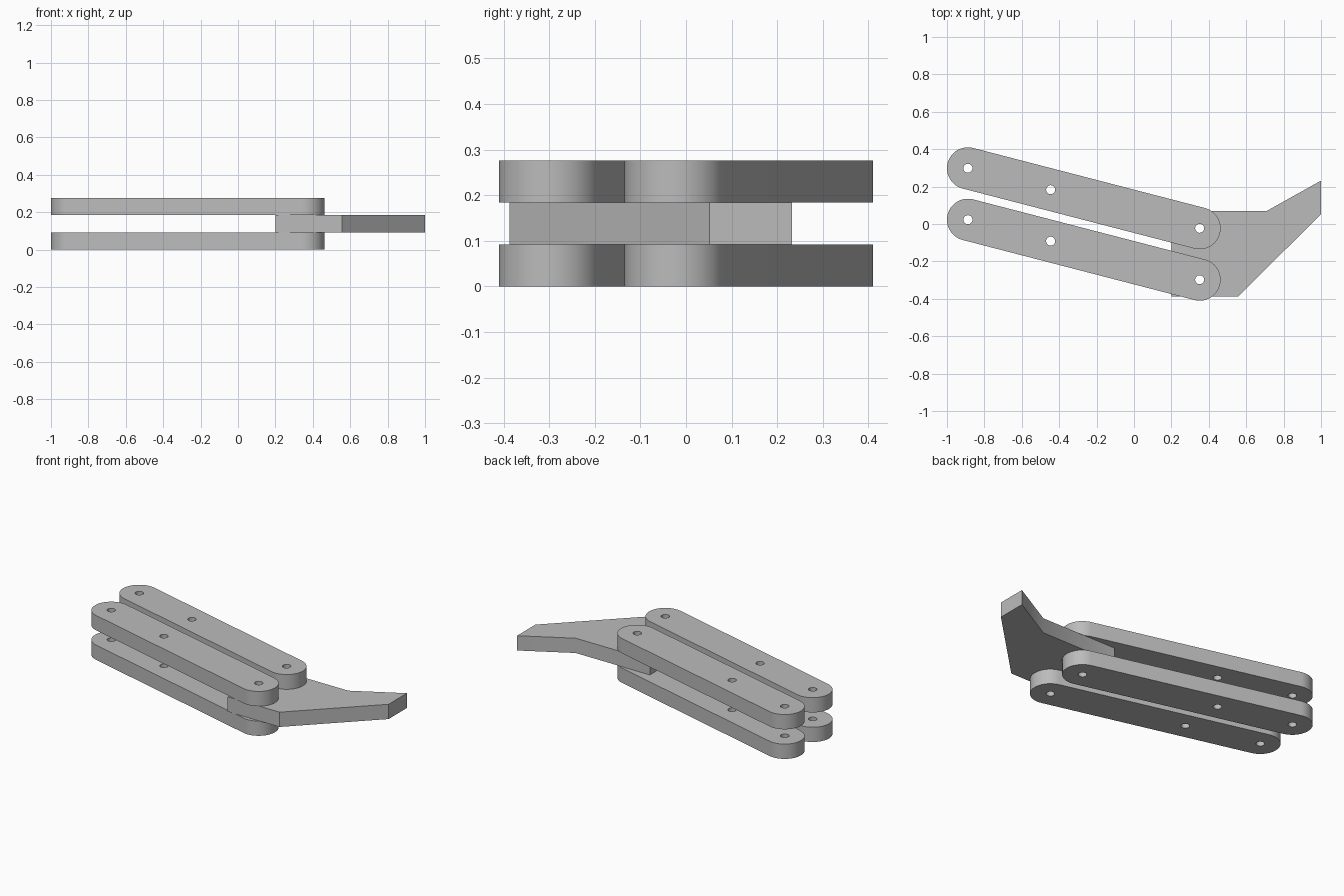
import bpy, bmesh, math
from mathutils import Vector

if "Cube" in bpy.data.objects:
    bpy.data.objects.remove(bpy.data.objects["Cube"], do_unlink=True)

THICK = 0.092          # height of each stacked layer
END_R = 0.112          # rounded bar end radius
HOLE_R = 0.024         # pin hole radius
PIN_BACK = Vector((-0.888, 0.298))
PIN_FRONT = Vector((0.351, -0.023))
OFFSET = Vector((0, -0.275))   # spacing between the parallel bars

grey = bpy.data.materials.new("plain grey")
grey.use_nodes = True
grey.diffuse_color = (0.5, 0.5, 0.5, 1)
grey.node_tree.nodes["Principled BSDF"].inputs["Base Color"].default_value = (0.5, 0.5, 0.5, 1)


def arc(centre, radius, start, sweep, steps):
    """Points along an arc around a centre."""
    return [centre + radius * Vector((math.cos(a), math.sin(a)))
            for a in (start + sweep * i / steps for i in range(steps + 1))]


def hole(centre):
    return arc(centre, HOLE_R, 0, math.tau, 32)[:-1]


def plate(name, loops, layer):
    """Extruded flat plate; the first loop is the outline, the rest are holes."""
    curve = bpy.data.curves.new(name, "CURVE")
    curve.dimensions = "2D"
    curve.fill_mode = "BOTH"
    curve.extrude = THICK / 2
    for points in loops:
        spline = curve.splines.new("POLY")
        spline.points.add(len(points) - 1)
        for point, co in zip(spline.points, points):
            point.co = (co[0], co[1], 0, 1)
        spline.use_cyclic_u = True
    obj = bpy.data.objects.new(name, curve)
    bpy.context.collection.objects.link(obj)
    obj.location.z = THICK * (layer + 0.5)
    bpy.ops.object.select_all(action="DESELECT")
    obj.select_set(True)
    bpy.context.view_layer.objects.active = obj
    bpy.ops.object.convert(target="MESH")
    obj = bpy.context.object
    obj.name = name

    # Weld caps to walls and tidy the caps
    bm = bmesh.new()
    bm.from_mesh(obj.data)
    bmesh.ops.remove_doubles(bm, verts=bm.verts, dist=0.0001)
    bmesh.ops.recalc_face_normals(bm, faces=bm.faces)
    bm.to_mesh(obj.data)
    bm.free()
    obj.data.materials.clear()
    obj.data.materials.append(grey)
    bpy.ops.object.shade_smooth_by_angle(angle=math.radians(30))


# Four link bars: a back and a front one, above and below the jaw
along = PIN_FRONT - PIN_BACK
heading = math.atan2(along.y, along.x)
for side, shift in (("back", Vector((0, 0))), ("front", OFFSET)):
    a, b = PIN_BACK + shift, PIN_FRONT + shift
    outline = (arc(b, END_R, heading - math.pi / 2, math.pi, 32)
               + arc(a, END_R, heading + math.pi / 2, math.pi, 32))
    holes = [hole(a), hole(a.lerp(b, 0.357)), hole(b)]
    for level, layer in (("lower", 0), ("upper", 2)):
        plate(f"{level}_{side}_link_bar", [outline] + holes, layer)

# Jaw plate pinned between the bars
jaw = [(0.2, -0.387), (0.557, -0.387), (1, 0.052), (1, 0.232), (0.71, 0.07), (0.2, 0.07)]
plate("gripper_jaw", [jaw, hole(PIN_FRONT), hole(PIN_FRONT + OFFSET)], 1)
